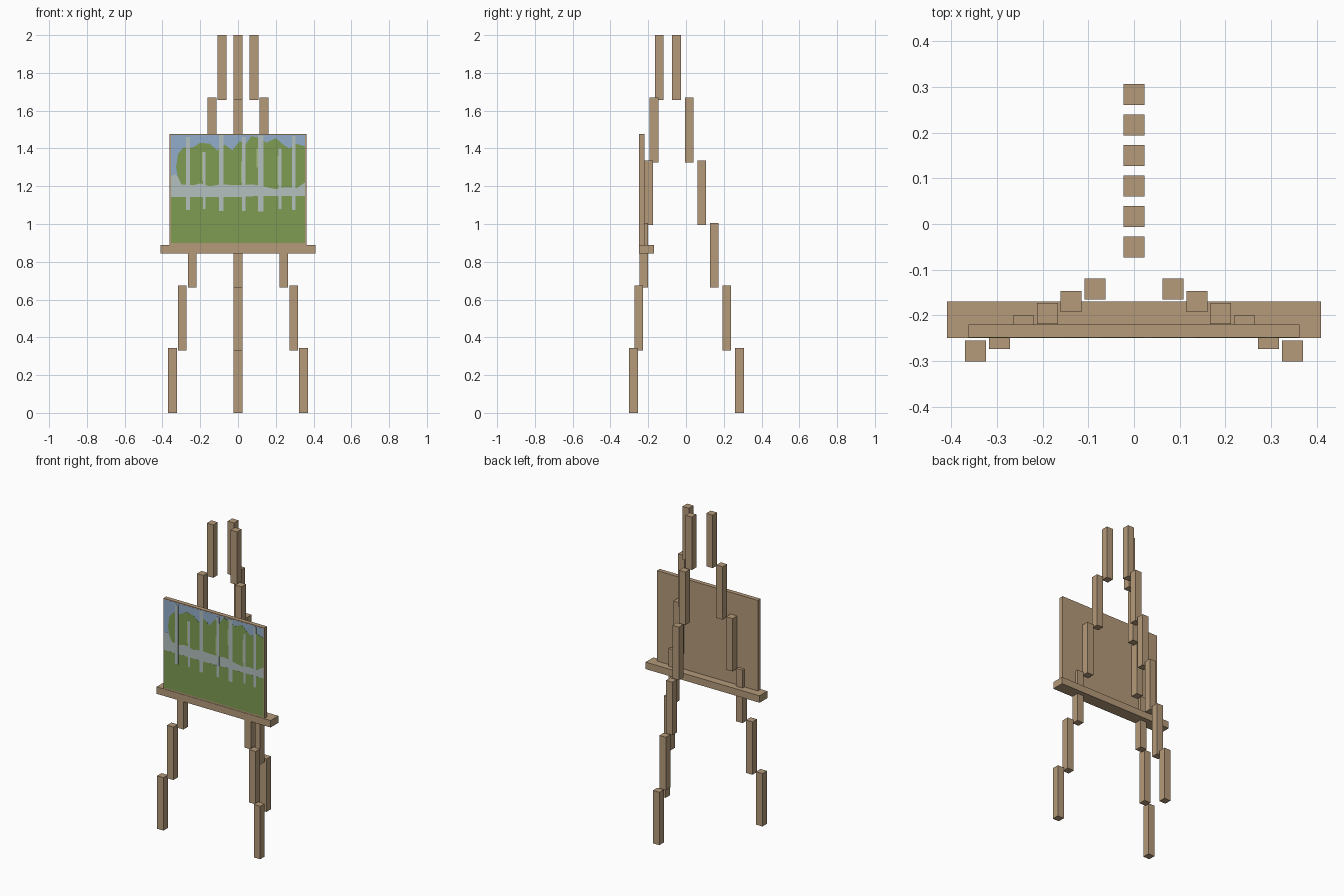
import bpy, bmesh
from mathutils import Matrix, Vector

if "Cube" in bpy.data.objects:
    bpy.data.objects.remove(bpy.data.objects["Cube"])


def material(name, rgb):
    m = bpy.data.materials.new(name)
    m.diffuse_color = (*rgb, 1)
    m.use_nodes = True
    m.node_tree.nodes["Principled BSDF"].inputs["Base Color"].default_value = m.diffuse_color
    return m


WOOD = material("tan wood", (0.462, 0.323, 0.195))
SKY = material("sky blue", (0.287, 0.423, 0.604))
GREEN = material("meadow green", (0.209, 0.332, 0.084))
MIST = material("pale mist", (0.456, 0.527, 0.515))
LEAF = material("pale leaf", (0.40, 0.52, 0.23))


def finish(name, bm, mat):
    bmesh.ops.recalc_face_normals(bm, faces=bm.faces)
    me = bpy.data.meshes.new(name)
    bm.to_mesh(me)
    bm.free()
    me.materials.append(mat)
    bpy.context.collection.objects.link(bpy.data.objects.new(name, me))


def add_box(bm, x0, x1, y0, y1, z0, z1):
    centre = Matrix.Translation(((x0 + x1) / 2, (y0 + y1) / 2, (z0 + z1) / 2))
    size = Matrix.Diagonal((x1 - x0, y1 - y0, z1 - z0, 1))
    bmesh.ops.create_cube(bm, size=1, matrix=centre @ size)


def boxes(name, mat, dims):
    bm = bmesh.new()
    for d in dims:
        add_box(bm, *d)
    finish(name, bm, mat)


def plate(name, mat, outline, front):
    """Thin cut-out of an (x, z) outline reaching from the canvas to y = front."""
    bm = bmesh.new()
    f = bm.faces.new([bm.verts.new((x, front, z)) for x, z in outline])
    r = bmesh.ops.extrude_face_region(bm, geom=[f], use_keep_orig=True)
    for v in r["geom"]:
        if isinstance(v, bmesh.types.BMVert):
            v.co.y = -0.245
    finish(name, bm, mat)


# Stepped legs: six upright blocks, each set further in than the one below
H, STEP, W = 0.343, 1.657 / 5, 0.023


def leg(name, x0, x1, y0, y1):
    dims = []
    for i in range(6):
        t = i / 5
        x, y, z = x0 + (x1 - x0) * t, y0 + (y1 - y0) * t, i * STEP
        dims.append((x - W, x + W, y - W, y + W, z, z + H))
    boxes(name, WOOD, dims)


for side, s in (("left", -1), ("right", 1)):
    leg(side + "_front_leg", s * 0.347, s * 0.085, -0.278, -0.142)
leg("back_leg", 0, 0, 0.283, -0.05)

# Tray and canvas board
boxes("tray", WOOD, [(-0.409, 0.409, -0.25, -0.17, 0.845, 0.89)])
boxes("canvas_board", WOOD, [(-0.362, 0.362, -0.248, -0.22, 0.89, 1.477)])

# Painting, in thin layers
L, R = -0.356, 0.356
plate("painted_sky", SKY, [(L, 1.0), (R, 1.0), (R, 1.471), (L, 1.471)], -0.2485)
plate("painted_mist", MIST,
      [(L, 1.10), (R, 1.10), (R, 1.24), (-0.31, 1.24), (-0.335, 1.265), (L, 1.25)], -0.2489)
plate("painted_trees", GREEN,
      [(-0.30, 1.21), (-0.24, 1.205), (-0.20, 1.215), (-0.15, 1.2), (-0.09, 1.21),
       (0.0, 1.205), (0.08, 1.21), (0.15, 1.195), (0.20, 1.185), (0.25, 1.195),
       (0.31, 1.19), (R, 1.22), (R, 1.41), (0.31, 1.425), (0.27, 1.40), (0.24, 1.42),
       (0.20, 1.455), (0.15, 1.43), (0.12, 1.455), (0.07, 1.465), (0.04, 1.42),
       (0.01, 1.44), (-0.03, 1.39), (-0.07, 1.42), (-0.11, 1.39), (-0.15, 1.425),
       (-0.20, 1.43), (-0.24, 1.405), (-0.29, 1.405), (-0.318, 1.37),
       (-0.328, 1.30), (-0.318, 1.25)], -0.2493)
plate("painted_meadow", GREEN,
      [(L, 0.9), (R, 0.9), (R, 1.148), (0.1, 1.148), (0, 1.143), (L, 1.143)], -0.2493)

# Birch trunks: centre x, half width, foot z, top z
trunks = [(-0.265, 0.011, 1.075, 1.46), (-0.178, 0.007, 1.08, 1.38),
          (-0.088, 0.012, 1.07, 1.47), (0.03, 0.01, 1.07, 1.46),
          (0.12, 0.014, 1.065, 1.468), (0.222, 0.007, 1.08, 1.40),
          (0.296, 0.009, 1.075, 1.465)]
boxes("painted_trunks", MIST,
      [(x - w, x + w, -0.2498, -0.245, a, b) for x, w, a, b in trunks])
boxes("painted_light_leaves", LEAF,
      [(x - 0.003, x + 0.003, -0.2496, -0.245, a, b) for x, a, b in
       ((-0.188, 1.23, 1.38), (0.018, 1.22, 1.33), (0.211, 1.21, 1.36), (0.102, 1.3, 1.4))])
